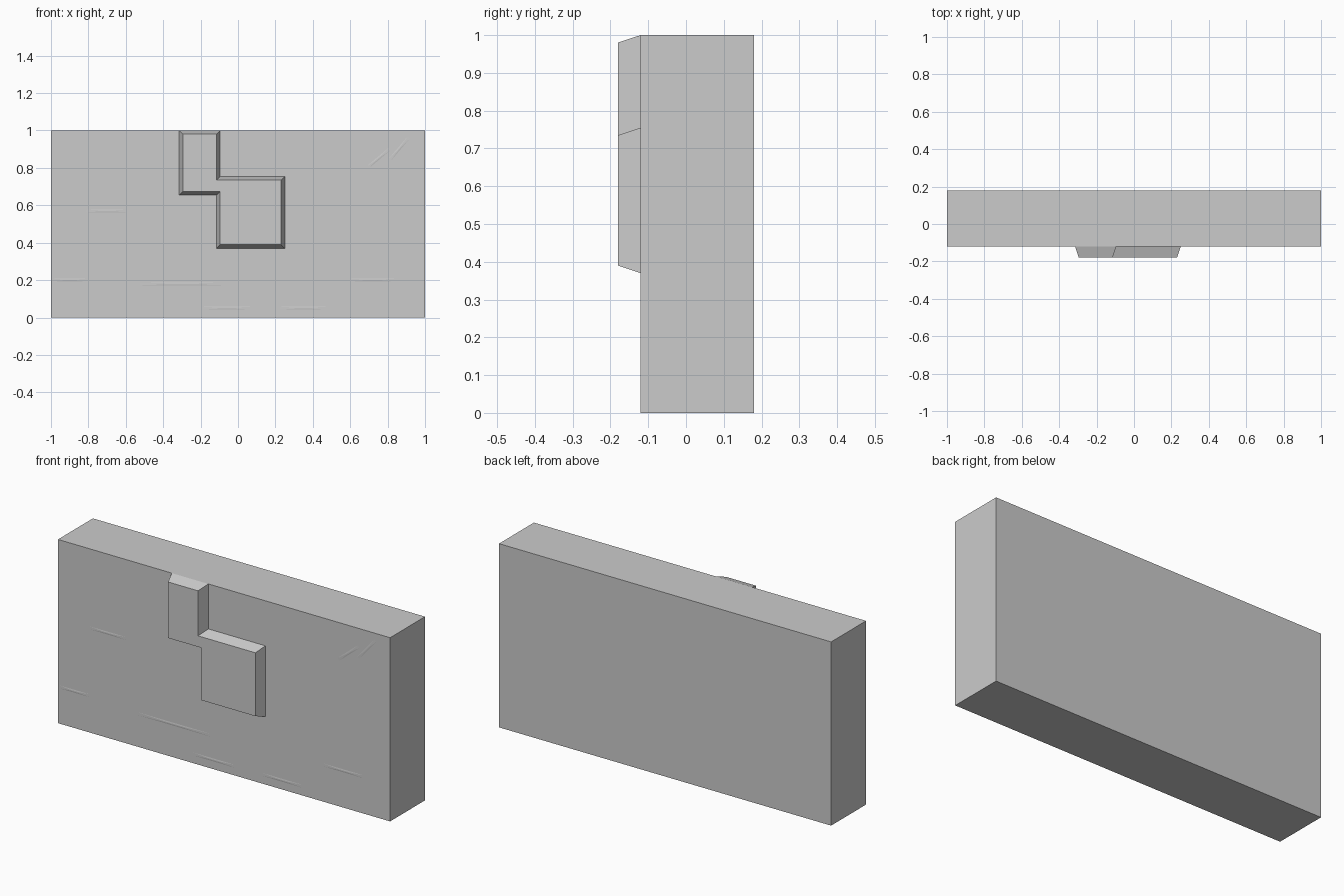
import bpy
import bmesh
from math import cos, sin, radians
from mathutils import Vector

cube = bpy.data.objects.get("Cube")
if cube:
    bpy.data.objects.remove(cube, do_unlink=True)

stone = bpy.data.materials.new("stone_grey")
stone.use_nodes = True
color = (0.6, 0.6, 0.6, 1)
stone.diffuse_color = color
stone.node_tree.nodes["Principled BSDF"].inputs["Base Color"].default_value = color

FRONT, BACK = -0.12, 0.18


def finish(name, bm):
    bmesh.ops.recalc_face_normals(bm, faces=bm.faces[:])
    mesh = bpy.data.meshes.new(name)
    bm.to_mesh(mesh)
    bm.free()
    mesh.materials.append(stone)
    obj = bpy.data.objects.new(name, mesh)
    bpy.context.collection.objects.link(obj)
    return obj


def loft(bm, outer, inner):
    """Close the solid between two matching loops."""
    a = [bm.verts.new(p) for p in outer]
    b = [bm.verts.new(p) for p in inner]
    bm.faces.new(a)
    bm.faces.new(b)
    n = len(a)
    for i in range(n):
        j = (i + 1) % n
        bm.faces.new((a[i], a[j], b[j], b[i]))


# Wall slab
x, top = 1.0, 1.0
outline = [(-x, 0), (x, 0), (x, top), (-x, top)]
bm = bmesh.new()
loft(bm, [(px, FRONT, pz) for px, pz in outline],
     [(px, BACK, pz) for px, pz in outline])
finish("wall_slab", bm)

# Raised stepped block with sloping edges
step = [(-0.315, 0.655), (-0.115, 0.655), (-0.115, 0.37), (0.25, 0.37),
        (0.25, 0.755), (-0.095, 0.755), (-0.095, 1.0), (-0.315, 1.0)]
points = [Vector(p) for p in step]
inset = []
for i, p in enumerate(points):
    before = (p - points[i - 1]).normalized()
    after = (points[(i + 1) % len(points)] - p).normalized()
    inward = Vector((-before.y - after.y, before.x + after.x))
    inset.append(p + inward * 0.02)
bm = bmesh.new()
loft(bm, [(p.x, FRONT, p.y) for p in points],
     [(p.x, FRONT - 0.06, p.y) for p in inset])
finish("raised_step", bm)

# Faint weathering ridges on the front: centre x, centre z, length, angle
ridges = [(-0.9, 0.2, 0.18, 0), (-0.3, 0.18, 0.45, 0), (0.72, 0.2, 0.25, 0),
          (-0.7, 0.57, 0.22, 0), (-0.06, 0.05, 0.26, 0), (0.35, 0.05, 0.25, 0),
          (0.75, 0.85, 0.16, 40), (0.86, 0.9, 0.16, 50)]
bm = bmesh.new()
for cx, cz, length, angle in ridges:
    along = Vector((cos(radians(angle)), 0, sin(radians(angle)))) * length / 2
    across = Vector((-along.z, 0, along.x)).normalized() * 0.008
    c = Vector((cx, FRONT, cz))
    base = [c - along - across, c + along - across, c + along + across, c - along + across]
    crest = [c + (p - c) * 0.3 + Vector((0, -0.001, 0)) for p in base]
    loft(bm, base, crest)
finish("weathering_ridges", bm)
